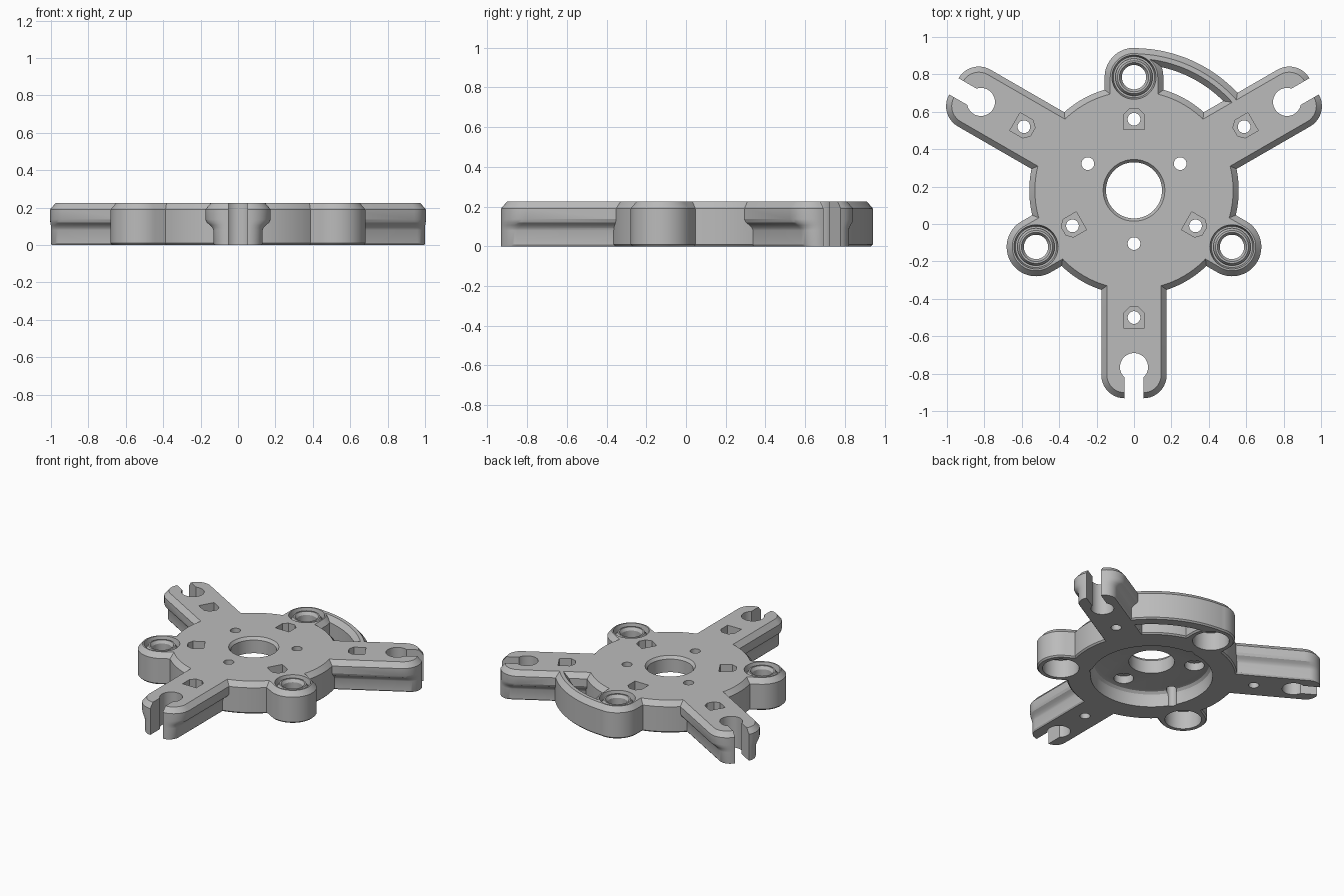
import bpy, bmesh
from math import sin, cos, radians, pi
from mathutils import Matrix

if "Cube" in bpy.data.objects:
    bpy.data.objects.remove(bpy.data.objects["Cube"])

H = 0.225            # plate thickness
CH = 0.03            # chamfer width
CENTRE = Matrix.Translation((0, 0.18, 0))
ARMS = (30, 150, 270)
BOSSES = (90, 210, 330)

metal = bpy.data.materials.new("plain_grey")
metal.use_nodes = True
metal.diffuse_color = (0.5, 0.5, 0.5, 1)
metal.node_tree.nodes["Principled BSDF"].inputs["Base Color"].default_value = (0.5, 0.5, 0.5, 1)


def loft(name, rings, angle=0, dist=0):
    """Solid through stacked (outline, z) rings, placed around the plate centre."""
    bm = bmesh.new()
    loops = [[bm.verts.new((x, y, z)) for x, y in pts] for pts, z in rings]
    n = len(loops[0])
    for a, b in zip(loops, loops[1:]):
        for i in range(n):
            j = (i + 1) % n
            bm.faces.new((a[i], a[j], b[j], b[i]))
    bm.faces.new(loops[0][::-1])
    bm.faces.new(loops[-1])
    bm.transform(CENTRE @ Matrix.Rotation(radians(angle), 4, 'Z') @ Matrix.Translation((dist, 0, 0)))
    bmesh.ops.recalc_face_normals(bm, faces=bm.faces)
    me = bpy.data.meshes.new(name)
    bm.to_mesh(me)
    bm.free()
    me.materials.append(metal)
    ob = bpy.data.objects.new(name, me)
    bpy.context.collection.objects.link(ob)
    return ob


def arc(r, a0, a1, n, cx=0, cy=0):
    return [(cx + r * cos(radians(a0 + (a1 - a0) * i / n)),
             cy + r * sin(radians(a0 + (a1 - a0) * i / n))) for i in range(n + 1)]


def circle(r, n=64):
    return arc(r, 0, 360, n)[:-1]


def lathe(name, profile, angle=0, dist=0, n=64):
    return loft(name, [(circle(r, n), z) for r, z in profile], angle, dist)


def rect(x0, x1, w):
    return [(x0, -w), (x1, -w), (x1, w), (x0, w)]


def edged(outline):
    """Wall rings with a fine lower edge and a broad top chamfer."""
    return [(outline(0.01), 0), (outline(0), 0.01), (outline(0), H - 0.035), (outline(CH), H)]


def arm_outline(w, tip, gap=0.05):
    r = w - gap
    return ([(0, -w)] + arc(r, -90, 0, 10, tip - r, -gap)
            + arc(r, 0, 90, 10, tip - r, gap) + [(0, w)])


def rib_outline(inset):
    return arc(0.76 - inset, 36, 90, 36) + arc(0.675 + inset, 90, 36, 36)


def combine(base, other, op):
    mod = base.modifiers.new("join", 'BOOLEAN')
    mod.operation, mod.solver, mod.object = op, 'MANIFOLD', other
    bpy.context.view_layer.objects.active = base
    bpy.ops.object.modifier_apply(modifier=mod.name)
    bpy.data.objects.remove(other)


# Round central plate
plate = loft("hub_plate", edged(lambda i: circle(0.56 - i, 128)))
add = lambda ob: combine(plate, ob, 'UNION')
cut = lambda ob: combine(plate, ob, 'DIFFERENCE')

# Slotted arms with a stepped-in lower side
for a in ARMS:
    steps = [(0.125, 0), (0.132, 0.01), (0.132, 0.08), (0.137, 0.093), (0.15, 0.107),
             (0.167, 0.12), (0.175, 0.137), (0.175, H - 0.035)]
    rings = [(arm_outline(w, 1.112), z) for w, z in steps]
    rings.append((arm_outline(0.175 - CH, 1.112 - CH), H))
    add(loft("arm", rings, a))

# Round bosses with straight necks
for a in BOSSES:
    add(loft("boss", edged(lambda i: circle(0.157 - i)), a, 0.605))
    add(loft("boss_neck", edged(lambda i: rect(0.3, 0.605, 0.157 - i)), a))

# Curved rib joining the rear boss to one arm
add(loft("curved_rib", edged(rib_outline)))

# Underside recess with rounded inner corner, and the central bore
cut(lathe("recess", [(0.4, -0.1), (0.4, 0.07), (0.395, 0.09), (0.38, 0.105), (0.36, 0.11)], n=96))
cut(lathe("bore", [(0.15, -0.1), (0.15, H - 0.02), (0.165, H), (0.165, H + 0.1)]))

# Boss seats: ring groove on top, inner collar, bore and wide cup beneath
for a in BOSSES:
    cut(lathe("groove", [(0.11, 0.185), (0.118, H), (0.118, H + 0.1)], a, 0.605))
    add(lathe("collar", [(0.1, 0.16), (0.1, 0.195), (0.088, 0.215)], a, 0.605))
    cut(lathe("cup", [(0.12, -0.1), (0.12, 0.13)], a, 0.605))
    cut(lathe("hole", [(0.065, 0), (0.065, 0.195), (0.078, 0.215), (0.078, 0.3)], a, 0.605))

# Round hole and open slot in each arm tip
for a in ARMS:
    cut(lathe("tip_hole", [(0.075, -0.1), (0.075, 0.4)], a, 0.945))
    cut(loft("tip_slot", [(rect(0.945, 1.3, 0.05), -0.1), (rect(0.945, 1.3, 0.05), 0.4)], a))

# Nut pockets and through holes
s, c = 0.055, 0.03
pocket = [(-s, -s), (s - c, -s), (s, c - s), (s, s - c), (s - c, s), (-s, s)]
for angles, dist, turn in ((ARMS, 0.68, -1), (BOSSES, 0.38, 1)):
    shape = [(x * turn, y * turn) for x, y in pocket]
    for a in angles:
        cut(loft("nut_pocket", [(shape, 0.15), (shape, 0.4)], a, dist))
        cut(lathe("bolt_hole", [(0.034, -0.1), (0.034, 0.4)], a, dist, 32))

# Small holes around the bore, widened underneath
for a in ARMS:
    cut(lathe("small_hole", [(0.034, -0.1), (0.034, 0.4)], a, 0.285, 32))
    cut(lathe("counterbore", [(0.065, 0.05), (0.065, 0.165)], a, 0.285, 32))

# Smooth curved walls, sharp edges kept
bpy.ops.object.select_all(action='DESELECT')
plate.select_set(True)
bpy.context.view_layer.objects.active = plate
bpy.ops.object.shade_smooth_by_angle(angle=radians(25))
